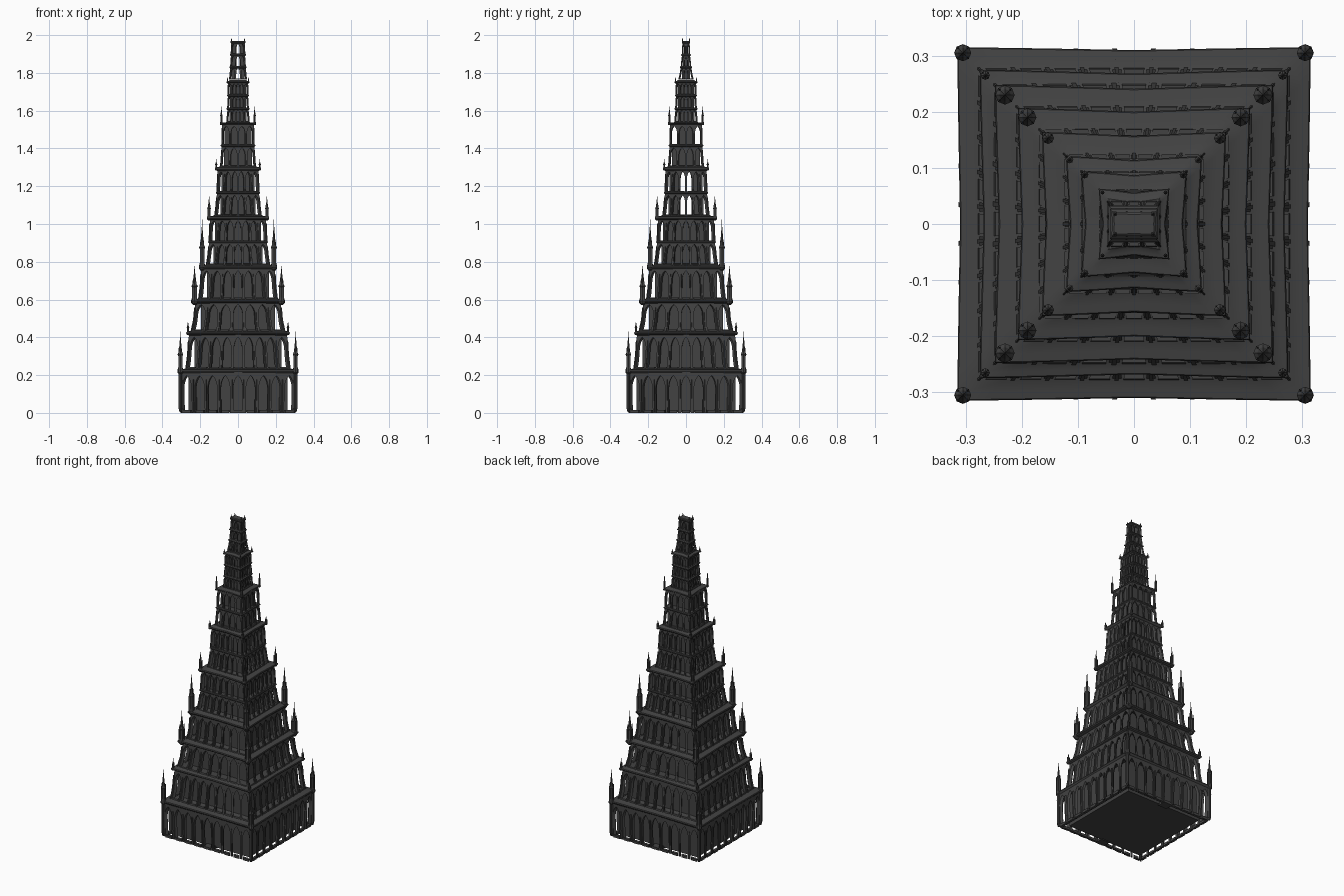
import bpy, bmesh, math

if "Cube" in bpy.data.objects:
    bpy.data.objects.remove(bpy.data.objects["Cube"])

stone = bpy.data.materials.new("dark_stone")
stone.diffuse_color = (0.055, 0.055, 0.055, 1)
stone.use_nodes = True
stone.node_tree.nodes["Principled BSDF"].inputs["Base Color"].default_value = stone.diffuse_color


def finish(name, bm, smooth=False):
    bmesh.ops.recalc_face_normals(bm, faces=bm.faces)
    me = bpy.data.meshes.new(name)
    bm.to_mesh(me)
    bm.free()
    ob = bpy.data.objects.new(name, me)
    bpy.context.collection.objects.link(ob)
    me.materials.append(stone)
    if smooth:
        bpy.context.view_layer.objects.active = ob
        ob.select_set(True)
        bpy.ops.object.shade_smooth_by_angle(angle=math.radians(35))
        ob.select_set(False)
    return ob


def loft(bm, rings):
    vs = [[bm.verts.new(p) for p in r] for r in rings]
    n = len(vs[0])
    for a, b in zip(vs, vs[1:]):
        for i in range(n):
            bm.faces.new((a[i], a[(i + 1) % n], b[(i + 1) % n], b[i]))
    bm.faces.new(vs[0][::-1])
    bm.faces.new(vs[-1])


def box(bm, x0, x1, y0, y1, z0, z1):
    loft(bm, [[(x0, y0, z), (x1, y0, z), (x1, y1, z), (x0, y1, z)] for z in (z0, z1)])


def frustums(bm, x, y, profile, sides=4):
    rings = []
    for r, z in profile:
        ring = []
        for i in range(sides):
            a = math.pi / 4 + 2 * math.pi * i / sides
            ring.append((x + r * math.cos(a), y + r * math.sin(a), z))
        rings.append(ring)
    loft(bm, rings)


class Tier:
    """Tapering wall: turns (side, u along wall, depth, z) into a point."""

    def __init__(self, z0, z1, bottom, top):
        self.z0, self.z1, self.bottom, self.top = z0, z1, bottom, top

    def half(self, z):
        t = max(0, min(1, (z - self.z0) / (self.z1 - self.z0)))
        k = 0.5 * (1 - t) + 0.5 * (1 - t) ** 4
        return [b + (a - b) * k for a, b in zip(self.bottom, self.top)]

    def point(self, side, u, d, z):
        hx, hy = self.half(z)
        if side % 2 == 0:
            p = (u * (hx - d), -(hy - d))
        else:
            p = (hx - d, u * (hy - d))
        s = 1 if side < 2 else -1
        return (s * p[0], s * p[1], z)


def strip(bm, tier, side, sections, d0, d1):
    loft(bm, [[tier.point(side, a, d0, z), tier.point(side, b, d0, z),
               tier.point(side, b, d1, z), tier.point(side, a, d1, z)] for a, b, z in sections])


def arcade(bm, tier, z0, z1, bays, depth, fin):
    """One row of pointed arches round all four sides, with ribs and sills."""
    w, h = 2 / bays, z1 - z0
    pier, zs, za = w * 0.13, z0 + h * 0.58, z1 - h * 0.1
    for side in range(4):
        for i in range(bays):
            for left in (0, 1):
                edge = -1 + w * (i + left)
                sg = -1 if left else 1
                secs = [(edge, edge + sg * pier, z0 + (zs - z0) * k / 3) for k in range(4)]
                for k in range(1, 7):
                    a = math.radians(60) * k / 6
                    open_ = pier + (w / 2 - pier) * (1 - math.cos(a)) / 0.5
                    zz = zs + (za - zs) * math.sin(a) / math.sin(math.radians(60))
                    secs.append((edge, edge + sg * open_, zz))
                secs.append((edge, edge + sg * w / 2, z1))
                strip(bm, tier, side, secs, 0, depth)
            # low sill in each bay
            e = -1 + w * i
            strip(bm, tier, side, [(e + w * .2, e + w * .8, z0), (e + w * .2, e + w * .8, z0 + h * .07)],
                  -fin * .6, depth)
        # slim ribs on the piers
        for i in range(bays + 1):
            e, r = -1 + w * i, pier * 0.45
            lo, hi = max(-1, e - r), min(1, e + r)
            strip(bm, tier, side, [(lo, hi, z0 + h * .02), (lo, hi, z0 + h * .4), (lo, hi, z1 - h * .2)],
                  -fin, depth * .5)


def roof_ring(hx, hy, z, pinch, n=12):
    pts = []
    for side in range(4):
        for i in range(n):
            u = -1 + 2 * i / n
            d = pinch * (1 - abs(u)) ** 1.2
            s = 1 if side < 2 else -1
            p = (u * hx, -(hy - d)) if side % 2 == 0 else (hx - d, u * hy)
            pts.append((s * p[0], s * p[1], z))
    return pts


def pinnacle(bm, x, y, z, h, r):
    # turret shaft, gable collar, needle spire and four corner needles
    frustums(bm, x, y, [(r * 1.1, z - .01), (r * 1.1, z + .03 * h), (r * .85, z + .08 * h),
                        (r * .85, z + .36 * h), (r * 1.15, z + .40 * h), (r * .7, z + .46 * h),
                        (r * .38, z + .66 * h), (r * .12, z + .85 * h), (r * .05, z + h)], 8)
    for sx in (-1, 1):
        for sy in (-1, 1):
            frustums(bm, x + sx * r * .65, y + sy * r * .65,
                     [(r * .25, z), (r * .25, z + .38 * h), (r * .03, z + .56 * h)])


# z0, z1, bottom half, top half, rows, bays, cornice half, pinnacle (pos, height, radius), rib depth
TIERS = [
    (0.00, 0.22, .300, .306, 1, 9, .315, (.305, .21, .013), .007),
    (0.23, 0.42, .276, .260, 1, 9, .275, (.265, .065, .007), .004),
    (0.43, 0.59, .248, .226, 1, 7, .248, (.230, .19, .015), .004),
    (0.60, 0.77, .208, .194, 1, 7, .207, (.190, .25, .014), .004),
    (0.78, 1.03, .168, .148, 2, 7, .164, (.153, .12, .009), .003),
    (1.04, 1.29, .124, .107, 2, 6, .121, (.115, .05, .006), .003),
    (1.30, 1.53, .094, .084, 2, 4, .094, (.088, .10, .006), .002),
    (1.54, 1.75, .060, .052, 3, 5, .063, (.056, .03, .003), .002),
    (1.765, 1.96, .047, .036, 3, 3, .038, (.034, .025, .003), .001),
]

for n, (z0, z1, b, t, rows, bays, cor, pin, fin) in enumerate(TIERS):
    last = n == len(TIERS) - 1
    tier = Tier(z0, z1, (b, b * .85 if last else b), (t, .018 if last else t))
    depth = .012 if n < 6 else .006
    walls, core = bmesh.new(), bmesh.new()
    rh = (z1 - z0) / rows
    for r in range(rows):
        a, c = z0 + r * rh, z0 + (r + 1) * rh
        arcade(walls, tier, a, c, bays, depth, fin)
        hx, hy = tier.half(c)
        if r:   # string course between rows
            h = tier.half(a)
            loft(walls, [roof_ring(h[0] + e, h[1] + e, a + dz, 0, 2)
                         for e, dz in ((0, -.007), (.005, -.002), (.005, .002), (0, .007))])
        # inner core, with through-passages on some storeys
        if n == 5:
            for s in (-1, 1):
                y0, y1 = sorted((s * .030, s * (hy - .02)))
                box(core, .02 - hx, hx - .02, y0, y1, a, c)
        elif last:
            for s in (-1, 1):
                x0, x1 = sorted((s * .011, s * (hx - .007)))
                box(core, x0, x1, .007 - hy, hy - .007, a, c)
        else:
            inset = [.045, .03, .03, .03, .025, 0, .012, .01][n]
            cx, cy = hx - inset, hy - inset
            if n == 6 and r:
                cy = .047
            box(core, -cx, cx, -cy, cy, a + (.005 if n == 0 else 0), c)
    finish(f"arcade_wall_{n}", walls)
    finish(f"inner_core_{n}", core)

    # moulded cornice and swept roof up to the next tier
    cornice = bmesh.new()
    if last:
        loft(cornice, [roof_ring(cor + e, .02 + e, z, .001) for e, z in
                       ((-.002, 1.955), (.002, 1.96), (.002, 1.967), (-.002, 1.97))])
    else:
        nx = TIERS[n + 1][2]
        p = .007 if n else .005
        k = .012 if n < 6 else .007
        gap = cor - nx
        loft(cornice, [roof_ring(h, h, z, p) for h, z in (
            (t - .004, z1 - k), (cor - .003, z1 - k * .3), (cor, z1 + k * .2), (cor - .002, z1 + k * .7),
            (cor - gap * .4, z1 + k * .9), (nx + gap * .1, z1 + k * 1.2), (nx - gap * .15, z1 + k * 1.7))])
    finish(f"cornice_{n}", cornice, True)

    # corner pinnacles on rounded bosses
    pins = bmesh.new()
    for sx in (-1, 1):
        for sy in (-1, 1):
            px, py = sx * pin[0], sy * (.018 if last else pin[0])
            q = pin[2]
            pinnacle(pins, px, py, z1 + .005, pin[1], q)
            frustums(pins, px, py, [(q * .6, z1 - q * 1.2), (q * 1.2, z1 - q * .5), (q * 1.2, z1 + q * .5),
                                    (q * .9, z1 + q)], 8)
            if n == 0:   # corner buttress down to the ground
                frustums(pins, px, py, [(.005, .005), (.010, .025), (.010, .21)], 8)
    finish(f"corner_pinnacles_{n}", pins)

# doorway threshold at the foot of the front and back
door = bmesh.new()
for s in (-1, 1):
    y0, y1 = sorted((s * .25, s * .302))
    box(door, -.03, .03, y0, y1, 0, .015)
finish("door_step", door)
